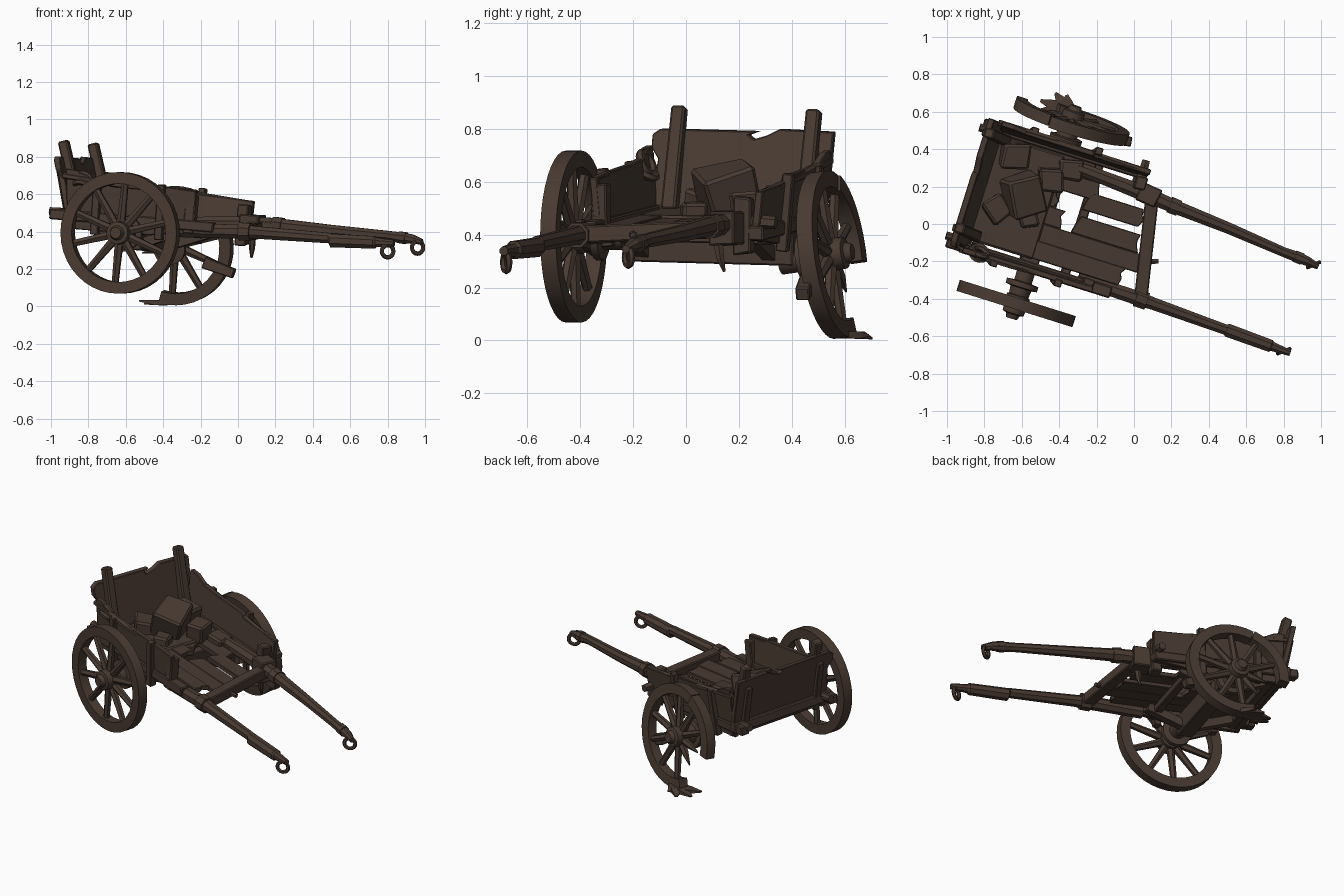
import bpy, bmesh, math, random
from mathutils import Vector as V, Matrix as M

if "Cube" in bpy.data.objects:
    bpy.data.objects.remove(bpy.data.objects["Cube"])
random.seed(4)

wood = bpy.data.materials.new("dark_weathered_wood")
wood.diffuse_color = (0.066, 0.043, 0.032, 1)
wood.use_nodes = True
wood.node_tree.nodes["Principled BSDF"].inputs["Base Color"].default_value = wood.diffuse_color

# cart frame: u forward, v left, w up, origin at the middle of the axle
CART = (M.Translation((-0.48, 0.06, 0.36)) @ M.Rotation(math.radians(-17.4), 4, 'Z')
        @ M.Rotation(math.radians(4.5), 4, 'Y') @ M.Rotation(math.radians(-1.5), 4, 'X'))
WORLD = M.Identity(4)


def make(name, bm, mat=WORLD, bevel=0, smooth=False):
    bmesh.ops.recalc_face_normals(bm, faces=bm.faces)
    me = bpy.data.meshes.new(name)
    bm.to_mesh(me)
    bm.free()
    ob = bpy.data.objects.new(name, me)
    ob.matrix_world = mat
    me.materials.append(wood)
    bpy.context.collection.objects.link(ob)
    if bevel:
        b = ob.modifiers.new("worn_edges", 'BEVEL')
        b.width, b.segments = bevel, 1
    if smooth:
        bpy.ops.object.select_all(action='DESELECT')
        ob.select_set(True)
        bpy.context.view_layer.objects.active = ob
        bpy.ops.object.shade_smooth_by_angle(angle=math.radians(35))
    return ob


def tube(name, pts, radii, sides=8, flat=1.0, mat=WORLD, bevel=0, up=V((0, 0, 1))):
    """Swept bar; for 4 sides the radius is the half width, flat scales height."""
    pts = [V(p) for p in pts]
    d = (pts[-1] - pts[0]).normalized()
    if abs(d.dot(up)) > 0.95:
        up = V((1, 0, 0))
    a = d.cross(up).normalized()
    b = a.cross(d)
    k, off = (math.sqrt(2), math.pi / 4) if sides == 4 else (1, math.pi / sides)
    bm = bmesh.new()
    rings = []
    for p, r in zip(pts, radii):
        rings.append([bm.verts.new(p + k * r * (a * math.cos(t) + b * math.sin(t) * flat))
                      for t in (off + 2 * math.pi * i / sides for i in range(sides))])
    for r0, r1 in zip(rings, rings[1:]):
        for i in range(sides):
            j = (i + 1) % sides
            bm.faces.new((r0[i], r0[j], r1[j], r1[i]))
    bm.faces.new(rings[0])
    bm.faces.new(rings[-1])
    return make(name, bm, mat, bevel, sides > 8)


def prism(name, poly, to3d, thick, mat=CART, bevel=0.004):
    """Flat outline, mapped to 3D and thickened by a vector."""
    bm = bmesh.new()
    f = bm.faces.new([bm.verts.new(to3d(*p)) for p in poly])
    ext = bmesh.ops.extrude_face_region(bm, geom=[f])['geom']
    bmesh.ops.translate(bm, vec=V(thick), verts=[e for e in ext if isinstance(e, bmesh.types.BMVert)])
    return make(name, bm, mat, bevel)


def box(name, c, s, mat=CART, rot=(0, 0, 0), jitter=0, bevel=0.006):
    from_rot = M.Rotation(rot[2], 4, 'Z') @ M.Rotation(rot[1], 4, 'Y') @ M.Rotation(rot[0], 4, 'X')
    bm = bmesh.new()
    bmesh.ops.create_cube(bm, size=1)
    for v in bm.verts:
        v.co = V([x * y * (1 + random.uniform(-jitter, jitter)) for x, y in zip(v.co, s)])
    bm.transform(M.Translation(c) @ from_rot)
    return make(name, bm, mat, bevel)


def torus(name, c, R, r, axis, mat=WORLD, n=16, m=6):
    q = V(axis).to_track_quat('Z', 'Y').to_matrix().to_4x4()
    bm = bmesh.new()
    g = [[bm.verts.new(((R + r * math.cos(b)) * math.cos(a), (R + r * math.cos(b)) * math.sin(a), r * math.sin(b)))
          for b in (2 * math.pi * j / m for j in range(m))] for a in (2 * math.pi * i / n for i in range(n))]
    for i in range(n):
        for j in range(m):
            bm.faces.new((g[i][j], g[i - 1][j], g[i - 1][j - 1], g[i][j - 1]))
    bm.transform(M.Translation(c) @ q)
    return make(name, bm, mat, 0, True)


def rim(name, mat, R, a0, a1, thick=0.062, width=0.062, n=40):
    """Rim arc in the x-z plane of the wheel."""
    closed = a1 - a0 >= 360
    k = max(3, int(n * (a1 - a0) / 360))
    bm = bmesh.new()
    rings = []
    for i in range(k if closed else k + 1):
        t = math.radians(a0 + (a1 - a0) * i / k)
        rings.append([bm.verts.new((r * math.cos(t), y, r * math.sin(t))) for r, y in
                      ((R, -width / 2), (R, width / 2), (R - thick, width / 2), (R - thick, -width / 2))])
    for i in range(0 if closed else 1, len(rings)):
        for j in range(4):
            bm.faces.new((rings[i][j], rings[i - 1][j], rings[i - 1][j - 1], rings[i][j - 1]))
    if not closed:
        bm.faces.new(rings[0])
        bm.faces.new(rings[-1])
    make(name, bm, mat, 0, True)


def wheel(name, c, lean, side, R, arcs, broken=()):
    yaw = math.radians(-17.4)
    mat = M.Translation(c) @ M.Rotation(yaw, 4, 'Z') @ M.Rotation(lean, 4, 'X')
    for i, (a0, a1, dy) in enumerate(arcs):
        rim(f"{name}_rim_{i}", mat @ M.Translation((0, dy, 0)), R, a0, a1)
    for i in range(10):
        t = math.radians(36 * i + 12)
        L = R - 0.04 if i not in broken else R * 0.6
        p = V((math.cos(t), 0, math.sin(t)))
        tube(f"{name}_spoke_{i}", [p * 0.03, p * L * 0.6, p * L],
             [0.025, 0.021, 0.019 if i not in broken else 0.004], 6, mat=mat, up=V((0, 1, 0)))
    # turned hub: outer cap to inner flange and axle stub
    prof = [(0.085, 0.03), (0.06, 0.04), (0.055, 0.06), (-0.04, 0.066), (-0.045, 0.055), (-0.085, 0.06),
            (-0.09, 0.09), (-0.118, 0.09), (-0.122, 0.05), (-0.20, 0.05)]
    tube(f"{name}_hub", [(0, side * y, 0) for y, _ in prof], [r for _, r in prof], 14, mat=mat)


# wheels: whole one on the right, broken leaning one on the left
wheel("right_wheel", (-0.63, -0.425, 0.393), 0, -1, 0.325, [(0, 360, 0)])
wheel("left_wheel", (-0.335, 0.55, 0.325), 0.13, 1, 0.318,
      [(-108, 110, 0), (111, 186, 0.008)], broken=(5, 6))
tube("rim_patch_board", [(-0.18, 0.47, 0.235), (-0.02, 0.44, 0.175)], [0.032, 0.026], 4, bevel=0.005)
for i, (x, y, z) in enumerate([(-0.53, 0.60, 0.03), (-0.50, 0.66, 0.014), (-0.42, 0.70, 0.008), (-0.36, 0.69, 0.02)]):
    tube(f"rim_splinter_{i}", [(-0.33, 0.60, 0.022), ((x - 0.36) / 2, (y + 0.61) / 2, 0.02), (x, y, z)],
         [0.028, 0.03, 0.008], 4, 0.45)

# axle beam and underside struts
box("axle_beam", (0, 0.045, -0.005), (0.10, 0.66, 0.12))
for v in (-0.22, 0.28):
    tube("under_strut", [(0.02, v, -0.03), (0.26, v, 0.06)], [0.025, 0.025], 4, mat=CART)
    tube("rear_under_strut", [(-0.02, v, -0.03), (-0.3, v, 0.06)], [0.025, 0.025], 4, mat=CART)
for u in (-0.3, 0.2):
    box("floor_joist", (u, 0.03, 0.05), (0.05, 0.62, 0.045))

# floor planks with jagged ends, packed together at the rear
planks = [(-0.38, 0.50, -0.205), (-0.38, 0.58, -0.11), (-0.38, 0.09, -0.01), (0.16, 0.53, -0.01),
          (-0.38, 0.04, 0.09), (0.18, 0.51, 0.125), (-0.38, 0.25, 0.19), (-0.38, 0.20, 0.285)]
for i, (u0, u1, v) in enumerate(planks):
    h, r = 0.05, lambda: random.uniform(-0.022, 0.014)
    lo = u0 + (0.03 if u0 > 0 else 0)
    poly = [(u0, v - h), (u1 + r(), v - h), (u1 + r(), v - h * 0.2), (u1 + r(), v + h * 0.3),
            (u1 + r(), v + h), (lo, v + h), (lo - 0.02, v)]
    dz = random.uniform(-0.006, 0.006)
    prism(f"floor_plank_{i}", poly, lambda a, b: (a, b, 0.072 + dz), (0, 0, 0.03))
box("rear_floor_bed", (-0.18, 0.03, 0.09), (0.38, 0.58, 0.04), bevel=0.01)

# side panels, leaning out a little
for name, v, s, u1, w1 in (("right", -0.285, -1, 0.35, 0.275), ("left", 0.335, 1, 0.46, 0.25)):
    poly = [(-0.36, 0.02), (0.1, 0.02), (u1 - 0.02, 0.06), (u1, 0.13), (u1, w1), (0.15, w1 + 0.012),
            (0.13, 0.285), (-0.1, 0.29), (-0.24, 0.30), (-0.32, 0.335), (-0.385, 0.34)]
    prism(f"{name}_side_panel", poly, lambda a, b: (a, v + s * 0.1 * (b - 0.05), b), (0, s * 0.03, 0))
    box(f"{name}_side_rail", (0.0, v + s * 0.02, 0.09), (0.92, 0.06, 0.055))
    for u in (-0.2, 0.16):
        tube(f"{name}_side_stake", [(u, v + s * 0.035, 0.0), (u, v + s * 0.06, 0.295)],
             [0.022, 0.02], 4, mat=CART, bevel=0.004)
    tube(f"{name}_top_rail", [(-0.40, v + s * 0.045, 0.30), (-0.1, v + s * 0.045, 0.275), (u1 - 0.01, v + s * 0.03, w1 - 0.015)],
         [0.018, 0.018, 0.014], 6, mat=CART)
box("left_front_block", (0.43, 0.30, 0.12), (0.06, 0.07, 0.22), jitter=0.08)
box("right_front_block", (0.32, -0.30, 0.15), (0.06, 0.06, 0.2), jitter=0.08)

# tailboard with a broken notch, plus posts and sill
tail = [(-0.32, 0.03), (0.38, 0.03), (0.385, 0.405), (0.17, 0.41), (0.12, 0.385), (0.07, 0.37), (0.05, 0.385),
        (0.09, 0.40), (-0.30, 0.40), (-0.33, 0.38), (-0.33, 0.33), (-0.30, 0.29)]
prism("tailboard", tail, lambda a, b: (-0.325 - 0.29 * (b - 0.03), a, b), (-0.035, 0, 0))
for v in (-0.228, 0.305):
    tube("tail_post", [(-0.32, v, 0.10), (-0.447, v, 0.485)], [0.029, 0.027], 4, mat=CART, bevel=0.008)
    tube("tail_batten", [(-0.365, v, 0.03), (-0.455, v, 0.35)], [0.022, 0.02], 4, mat=CART, bevel=0.005)
box("tail_sill", (-0.38, 0.03, 0.095), (0.06, 0.72, 0.06))
for v in (-0.275, 0.33):
    tube("rail_end", [(-0.38, v, 0.105), (-0.475, v, 0.105)], [0.026, 0.023], 8, mat=CART)
torus("rope_coil", (-0.29, -0.31, 0.28), 0.045, 0.016, (0.1, 1, 0.5), CART)
torus("rope_coil_lower", (-0.29, -0.315, 0.25), 0.045, 0.016, (0.1, 0.6, 1), CART)

# stone blocks lying in the bed
for i, (c, s, r) in enumerate([
        ((-0.15, 0.06, 0.195), (0.19, 0.20, 0.18), (0.25, 0.2, 0.6)), ((-0.03, 0.17, 0.15), (0.12, 0.12, 0.11), (0.1, 0, 0.3)),
        ((-0.26, -0.06, 0.14), (0.12, 0.13, 0.09), (0, 0.1, 0.9)), ((-0.25, 0.24, 0.15), (0.15, 0.13, 0.10), (0.1, 0.1, 0.2)),
        ((-0.08, -0.06, 0.125), (0.10, 0.09, 0.06), (0, 0, 0.5)), ((0.06, 0.26, 0.11), (0.13, 0.11, 0.05), (0, 0.1, 0.2))]):
    box(f"stone_block_{i}", c, s, CART, r, 0.14, 0.012)

# pulling shafts with grips, bands and end rings
shafts = {"right": [(-0.30, -0.29, 0.405), (0.03, -0.40, 0.40), (0.10, -0.425, 0.395), (0.49, -0.565, 0.365),
                    (0.50, -0.568, 0.352), (0.73, -0.652, 0.342), (0.74, -0.655, 0.342), (0.835, -0.69, 0.338)],
          "left": [(-0.30, 0.30, 0.445), (0.05, 0.165, 0.44), (0.20, 0.10, 0.435), (0.50, -0.02, 0.405),
                   (0.80, -0.15, 0.378), (0.88, -0.18, 0.366), (0.93, -0.2, 0.36), (0.985, -0.228, 0.345)]}
tube("right_shaft", shafts["right"], [0.038, 0.042, 0.036, 0.03, 0.039, 0.036, 0.027, 0.018], 8)
tube("left_shaft", shafts["left"], [0.036, 0.045, 0.04, 0.033, 0.028, 0.031, 0.027, 0.016], 8)
tube("right_shaft_band", [(0.01, -0.393, 0.40), (0.07, -0.414, 0.398)], [0.052, 0.05], 8)
tube("left_shaft_band", [(0.19, 0.104, 0.435), (0.24, 0.084, 0.43)], [0.048, 0.046], 8)
tube("left_tip_band", [(0.86, -0.172, 0.37), (0.90, -0.188, 0.364)], [0.034, 0.034], 8)
torus("right_end_ring", (0.80, -0.68, 0.295), 0.033, 0.012, (0.35, -0.94, 0))
torus("left_end_ring", (0.96, -0.218, 0.315), 0.033, 0.012, (0.4, -0.92, 0))

# crossbar, its joint blocks and hanging prong
tube("crossbar", [(0.035, -0.41, 0.40), (0.10, 0.17, 0.425)], [0.036, 0.036], 4, 0.9, bevel=0.006)
box("left_shaft_joint", (0.08, 0.155, 0.425), (0.11, 0.10, 0.13), WORLD, (0, 0, -0.4), 0.08)
tube("left_cross_peg", [(0.04, 0.25, 0.45), (0.065, 0.34, 0.445)], [0.028, 0.024], 6)
tube("prop_prong", [(0.075, 0.12, 0.38), (0.075, 0.13, 0.31), (0.072, 0.145, 0.26)], [0.022, 0.016, 0.006], 6)
tube("crossbar_peg", [(0.06, -0.20, 0.405), (0.13, -0.20, 0.395)], [0.016, 0.014], 6)
